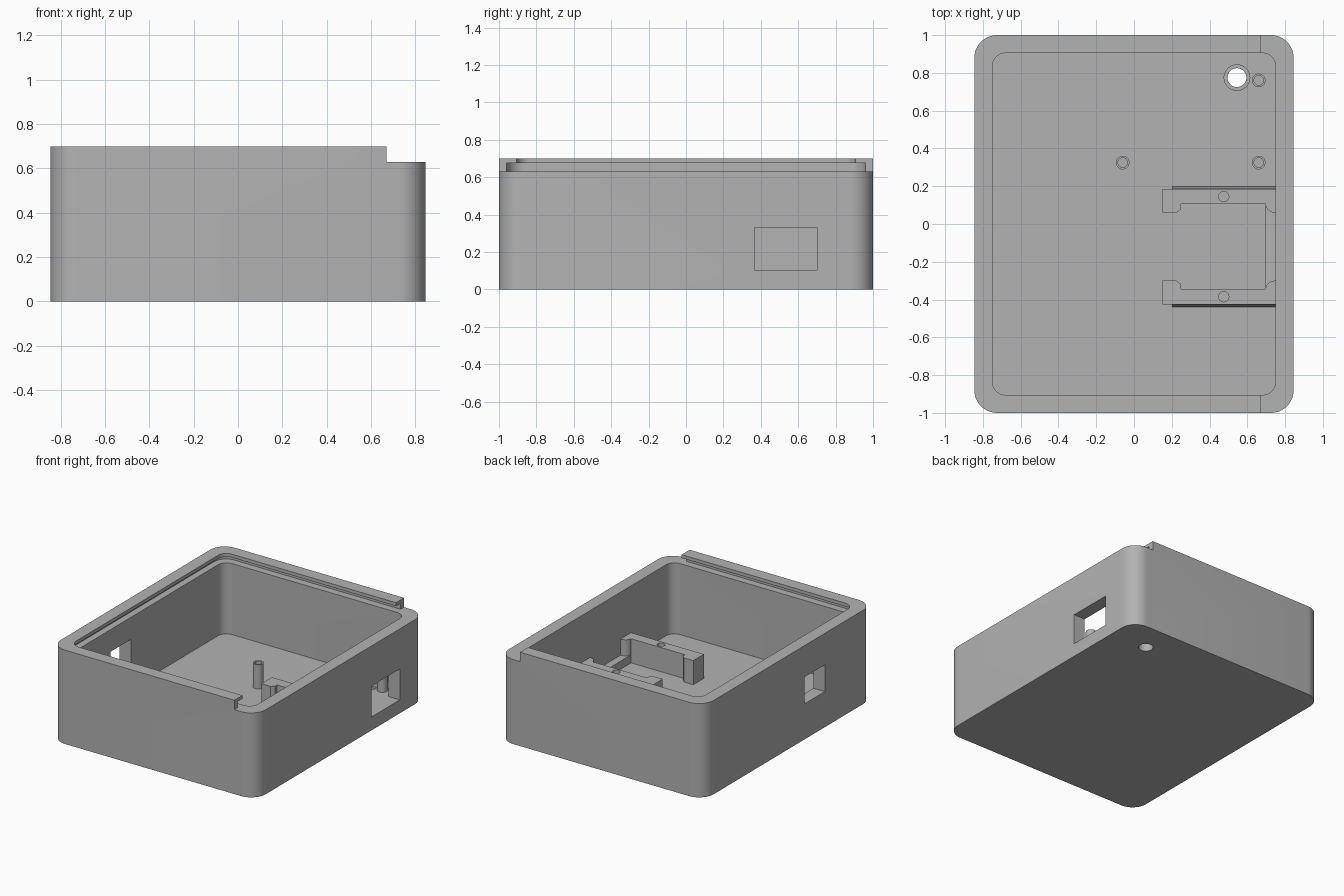
import bpy, bmesh, math

cube = bpy.data.objects.get("Cube")
if cube:
    bpy.data.objects.remove(cube, do_unlink=True)

grey = bpy.data.materials.new("plain grey")
grey.use_nodes = True
COLOUR = (0.45, 0.45, 0.45, 1)
grey.diffuse_color = COLOUR
grey.node_tree.nodes["Principled BSDF"].inputs["Base Color"].default_value = COLOUR


def prism(name, outline, z0, z1):
    """Extrude a closed xy outline from z0 up to z1."""
    bm = bmesh.new()
    face = bm.faces.new([bm.verts.new((x, y, z0)) for x, y in outline])
    top = bmesh.ops.extrude_face_region(bm, geom=[face])["geom"]
    bmesh.ops.translate(bm, vec=(0, 0, z1 - z0),
                        verts=[v for v in top if isinstance(v, bmesh.types.BMVert)])
    bmesh.ops.recalc_face_normals(bm, faces=bm.faces)
    mesh = bpy.data.meshes.new(name)
    bm.to_mesh(mesh)
    bm.free()
    mesh.materials.append(grey)
    obj = bpy.data.objects.new(name, mesh)
    bpy.context.collection.objects.link(obj)
    return obj


def rect(x0, x1, y0, y1):
    return [(x0, y0), (x1, y0), (x1, y1), (x0, y1)]


def arc(cx, cy, r, start, end, steps):
    angles = [math.radians(start + (end - start) * i / steps) for i in range(steps + 1)]
    return [(cx + r * math.cos(a), cy + r * math.sin(a)) for a in angles]


def rounded(x0, x1, y0, y1, r):
    corners = [(x1 - r, y1 - r), (x0 + r, y1 - r), (x0 + r, y0 + r), (x1 - r, y0 + r)]
    return [p for i, (x, y) in enumerate(corners)
            for p in arc(x, y, r, 90 * i, 90 * i + 90, 12)]


def circle(x, y, r):
    return arc(x, y, r, 0, 360, 32)[:-1]


def cut(obj, outline, z0, z1):
    """Subtract a prism from the object."""
    cutter = prism("cutter", outline, z0, z1)
    cutter.hide_render = True
    mod = obj.modifiers.new("cut", "BOOLEAN")
    mod.operation, mod.solver, mod.object = "DIFFERENCE", "EXACT", cutter
    bpy.context.view_layer.objects.active = obj
    bpy.ops.object.modifier_apply(modifier=mod.name)
    bpy.data.objects.remove(cutter, do_unlink=True)


def smooth(obj):
    bpy.ops.object.select_all(action="DESELECT")
    obj.select_set(True)
    bpy.context.view_layer.objects.active = obj
    bpy.ops.object.shade_smooth_by_angle(angle=math.radians(30))


FLOOR, SHELF, LIP, TOP = 0.10, 0.63, 0.675, 0.70

# Case with cavity, sliding-lid groove and open lid end
case = prism("case", rounded(-0.845, 0.845, -1, 1, 0.12), 0, TOP)
cut(case, rounded(-0.75, 0.75, -0.905, 0.905, 0.07), FLOOR, TOP + 0.1)
cut(case, rounded(-0.80, 1.2, -0.96, 0.96, 0.1), SHELF, LIP)
cut(case, rect(0.67, 1.2, -1.2, 1.2), SHELF, TOP + 0.1)

# Side windows and floor hole with a wider seat
cut(case, rect(0.65, 1, 0.365, 0.70), FLOOR, 0.33)
cut(case, rect(-1, -0.65, -0.43, -0.19), 0.265, 0.465)
cut(case, circle(0.545, 0.775, 0.05), -0.1, 0.2)
cut(case, circle(0.545, 0.775, 0.068), 0.06, 0.2)
smooth(case)

# Hollow mounting posts
for name, x, y in (("inner_post", -0.06, 0.325), ("side_post", 0.66, 0.325),
                   ("corner_post", 0.66, 0.76)):
    post = prism(name, circle(x, y, 0.036), FLOOR - 0.02, 0.28)
    cut(post, circle(x, y, 0.025), 0.12, 0.4)
    smooth(post)

# Pair of mirrored holder arms with end lips, screw holes and sloped ribs
MID = -0.12
for side, label in ((1, "back"), (-1, "front")):
    def flip(points):
        return [(x, MID + side * y) for x, y in points]
    outline = [(0.15, 0.305), (0.15, 0.18), (0.225, 0.18), (0.25, 0.2), (0.25, 0.225),
               (0.695, 0.225)]
    outline += arc(0.745, 0.23, 0.05, 180, 270, 6) + [(0.76, 0.18), (0.76, 0.305)]
    arm = prism(label + "_holder_arm", flip(outline), FLOOR - 0.02, 0.28)
    cut(arm, circle(0.475, MID + side * 0.265, 0.027), 0.14, 0.4)
    smooth(arm)
    rib = prism(label + "_sloped_rib", flip(rect(0.2, 0.76, 0.295, 0.32)), FLOOR - 0.02, 0.275)
    for v in rib.data.vertices:
        if v.co.z > 0.2 and abs(v.co.y - MID) > 0.31:
            v.co.y = MID + side * 0.306

# Low step joining the arms along the wall
prism("holder_step", rect(0.695, 0.76, MID - 0.23, MID + 0.23), FLOOR - 0.02, 0.16)
